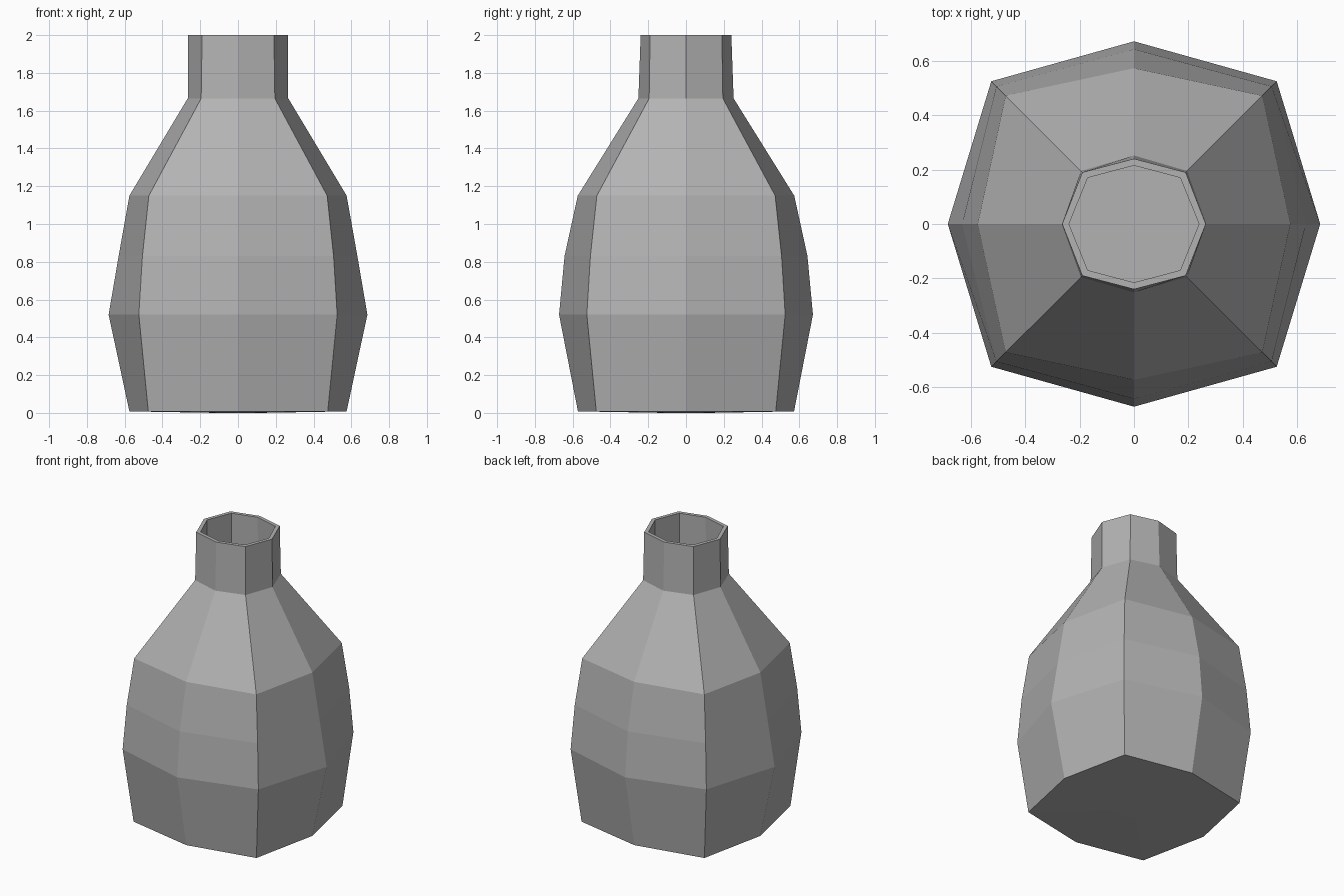
import bpy, bmesh

if "Cube" in bpy.data.objects:
    bpy.data.objects.remove(bpy.data.objects["Cube"])

# One flat grey for the whole vase
grey = bpy.data.materials.new("stone grey")
grey.diffuse_color = (0.45, 0.45, 0.45, 1)
grey.use_nodes = True
grey.node_tree.nodes["Principled BSDF"].inputs["Base Color"].default_value = grey.diffuse_color

# Profile: height, half width in x, half width in y, corner offset
PROFILE = [
    (0.000, 0.11, 0.11, 0.08),
    (0.008, 0.575, 0.572, 0.475),
    (0.52, 0.685, 0.672, 0.525),
    (0.83, 0.632, 0.643, 0.506),
    (1.15, 0.575, 0.573, 0.472),
    (1.665, 0.266, 0.252, 0.195),
    (2.00, 0.264, 0.240, 0.190),
]


def ring(bm, z, rx, ry, d):
    """Eight-sided ring with corners on the axes and the diagonals."""
    pts = [(rx, 0), (d, d), (0, ry), (-d, d), (-rx, 0), (-d, -d), (0, -ry), (d, -d)]
    return [bm.verts.new((x, y, z)) for x, y in pts]


def skin(bm, rings):
    for a, b in zip(rings, rings[1:]):
        for i in range(8):
            j = (i + 1) % 8
            bm.faces.new((a[i], a[j], b[j], b[i]))


WALL = 0.025
bm = bmesh.new()

# Outer wall, then over the rim and down the inner wall
outer = [ring(bm, *p) for p in PROFILE]
inner = []
for z, rx, ry, d in reversed(PROFILE[1:]):
    height = max(z, 0.035)
    inner.append(ring(bm, height, rx - WALL, ry - WALL, d - WALL * 0.8))
skin(bm, outer + inner)

# Underside and inner floor
bm.faces.new(outer[0][::-1])
bm.faces.new(inner[-1])
bmesh.ops.recalc_face_normals(bm, faces=bm.faces)

mesh = bpy.data.meshes.new("vase")
bm.to_mesh(mesh)
bm.free()
mesh.materials.append(grey)
vase = bpy.data.objects.new("vase", mesh)
bpy.context.collection.objects.link(vase)
